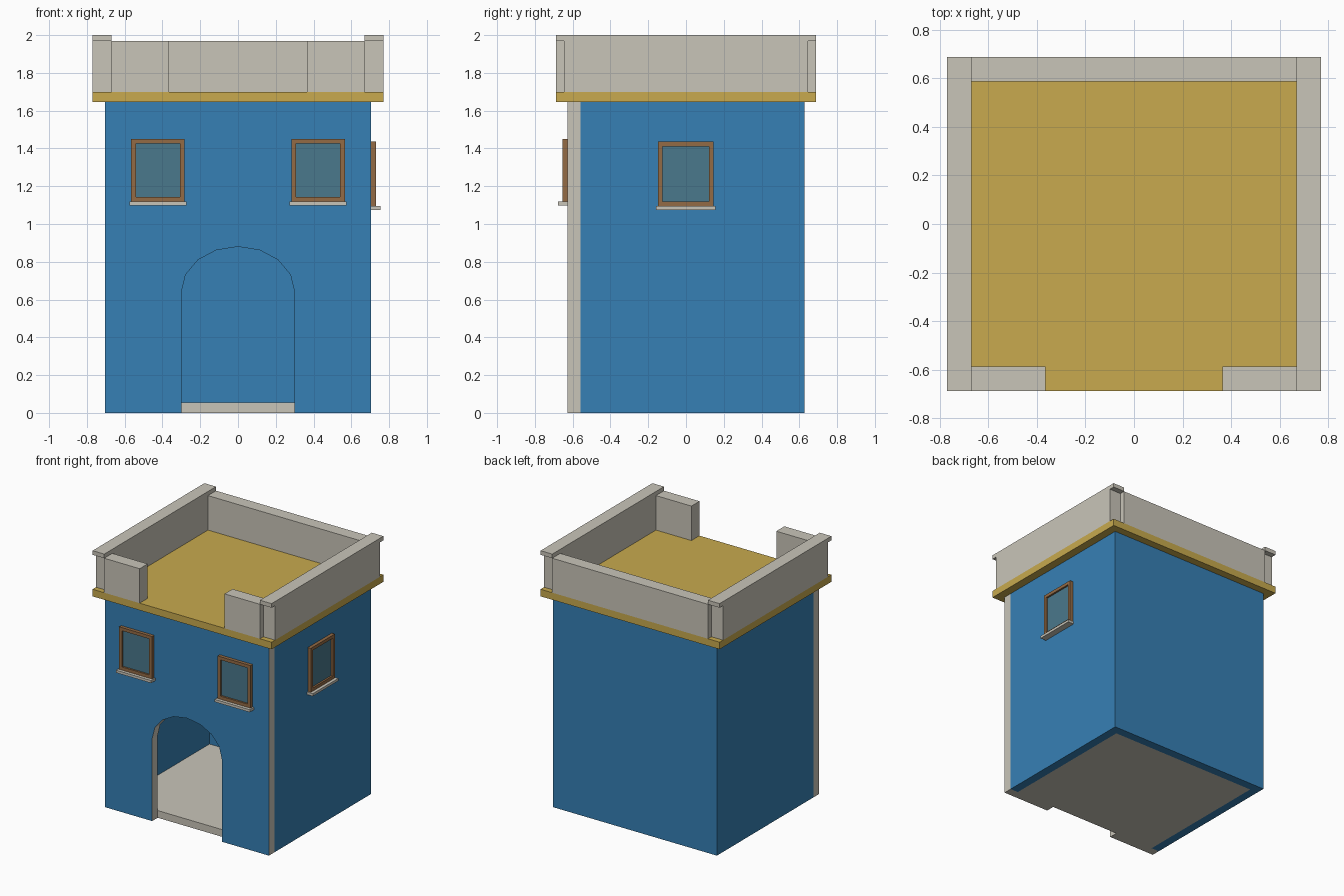
import bpy, bmesh, math
from mathutils import Matrix, Vector

if "Cube" in bpy.data.objects:
    bpy.data.objects.remove(bpy.data.objects["Cube"])


def mat(name, hexcol):
    m = bpy.data.materials.new(name)
    c = [int(hexcol[i:i + 2], 16) / 255 for i in (0, 2, 4)]
    lin = [v / 12.92 if v <= 0.04045 else ((v + 0.055) / 1.055) ** 2.4 for v in c]
    m.diffuse_color = (*lin, 1)
    m.use_nodes = True
    m.node_tree.nodes["Principled BSDF"].inputs["Base Color"].default_value = m.diffuse_color
    return m


BLUE = mat("blue plaster", "3680B5")
STONE = mat("pale stone", "C9C5B9")
OCHRE = mat("ochre roof", "C8AA4E")
WOOD = mat("brown wood", "946B45")
GLASS = mat("teal glass", "4A788C")


def finish(name, bm, mats, matrix=None):
    bmesh.ops.recalc_face_normals(bm, faces=bm.faces[:])
    if matrix:
        bm.transform(matrix)
    me = bpy.data.meshes.new(name)
    bm.to_mesh(me)
    bm.free()
    for m in mats:
        me.materials.append(m)
    ob = bpy.data.objects.new(name, me)
    bpy.context.collection.objects.link(ob)
    return ob


def prism(points, offset):
    """Extrude a closed outline of 3D points along an offset."""
    bm = bmesh.new()
    f = bm.faces.new([bm.verts.new(p) for p in points])
    r = bmesh.ops.extrude_face_region(bm, geom=[f], use_keep_orig=True)
    vs = [g for g in r["geom"] if isinstance(g, bmesh.types.BMVert)]
    bmesh.ops.translate(bm, verts=vs, vec=offset)
    bmesh.ops.recalc_face_normals(bm, faces=bm.faces[:])
    return bm


def box_bm(x0, x1, y0, y1, z0, z1):
    return prism([(x0, y0, z0), (x1, y0, z0), (x1, y1, z0), (x0, y1, z0)], (0, 0, z1 - z0))


def box(name, m, *dims):
    return finish(name, box_bm(*dims), [m])


W, D, T, H = 0.705, 0.627, 0.068, 1.645   # half width, half depth, wall thickness, height

# Front wall with arched doorway, painted on its faces, stone on its edges
R, SPRING, RISE = 0.30, 0.64, 0.24
arch = [(R * math.cos(math.pi * i / 8), SPRING + RISE * math.sin(math.pi * i / 8)) for i in range(9)]
outline = [(W, 0), (W, H), (-W, H), (-W, 0), (-R, 0)] + arch[::-1] + [(R, 0)]
bm = prism([(x, -D, z) for x, z in outline], (0, T, 0))
for f in bm.faces:
    f.material_index = 0 if abs(f.normal.y) > 0.9 else 1
finish("front_wall", bm, [BLUE, STONE])

# Side and back walls as one U-shaped shell
i, f0 = W - T, -D + T
shell = [(-W, f0), (-i, f0), (-i, D - T), (i, D - T), (i, f0), (W, f0), (W, D), (-W, D)]
finish("side_and_back_walls", prism([(x, y, 0) for x, y in shell], (0, 0, H)), [BLUE])

# Floor and roof slab
box("floor", STONE, -i, i, f0, D - T, 0, 0.056)
box("roof_slab", OCHRE, -0.77, 0.77, -0.687, 0.687, H, 1.70)

# Parapets: back, front pair, sides with overhanging caps
box("back_parapet", STONE, -0.67, 0.67, 0.588, 0.687, 1.70, 1.968)
for s, side in ((-1, "left"), (1, "right")):
    a, b = sorted((s * 0.365, s * 0.67))
    box(side + "_front_parapet", STONE, a, b, -0.687, -0.588, 1.70, 1.968)
    a, b = sorted((s * 0.67, s * 0.77))
    profile = [(-0.645, 1.70), (0.645, 1.70), (0.645, 1.968), (0.687, 1.968),
               (0.687, 2.0), (-0.687, 2.0), (-0.687, 1.968), (-0.645, 1.968)]
    finish(side + "_parapet", prism([(a, y, z) for y, z in profile], (b - a, 0, 0)), [STONE])


# Windows: frame with recessed glass, and a sill
def window(name, width, z0, z1, matrix):
    h = width / 2
    bm = box_bm(-h, h, -0.026, 0, z0, z1)
    face = min(bm.faces, key=lambda f: f.calc_center_median().y)
    bmesh.ops.inset_individual(bm, faces=[face], thickness=0.025, use_even_offset=True)
    r = bmesh.ops.extrude_discrete_faces(bm, faces=[face])
    pane = r["faces"][0]
    pane.material_index = 1
    bmesh.ops.translate(bm, verts=pane.verts[:], vec=(0, 0.014, 0))
    finish(name + "_window", bm, [WOOD, GLASS], matrix)
    sill = box_bm(-h - 0.01, h + 0.01, -0.05, 0, z0 - 0.02, z0)
    finish(name + "_sill", sill, [STONE], matrix)


for s, side in ((-1, "left"), (1, "right")):
    window("front_" + side, 0.283, 1.119, 1.45, Matrix.Translation((s * 0.424, -D, 0)))
window("side", 0.295, 1.094, 1.436,
       Matrix.Translation((W, -0.002, 0)) @ Matrix.Rotation(math.pi / 2, 4, 'Z'))
